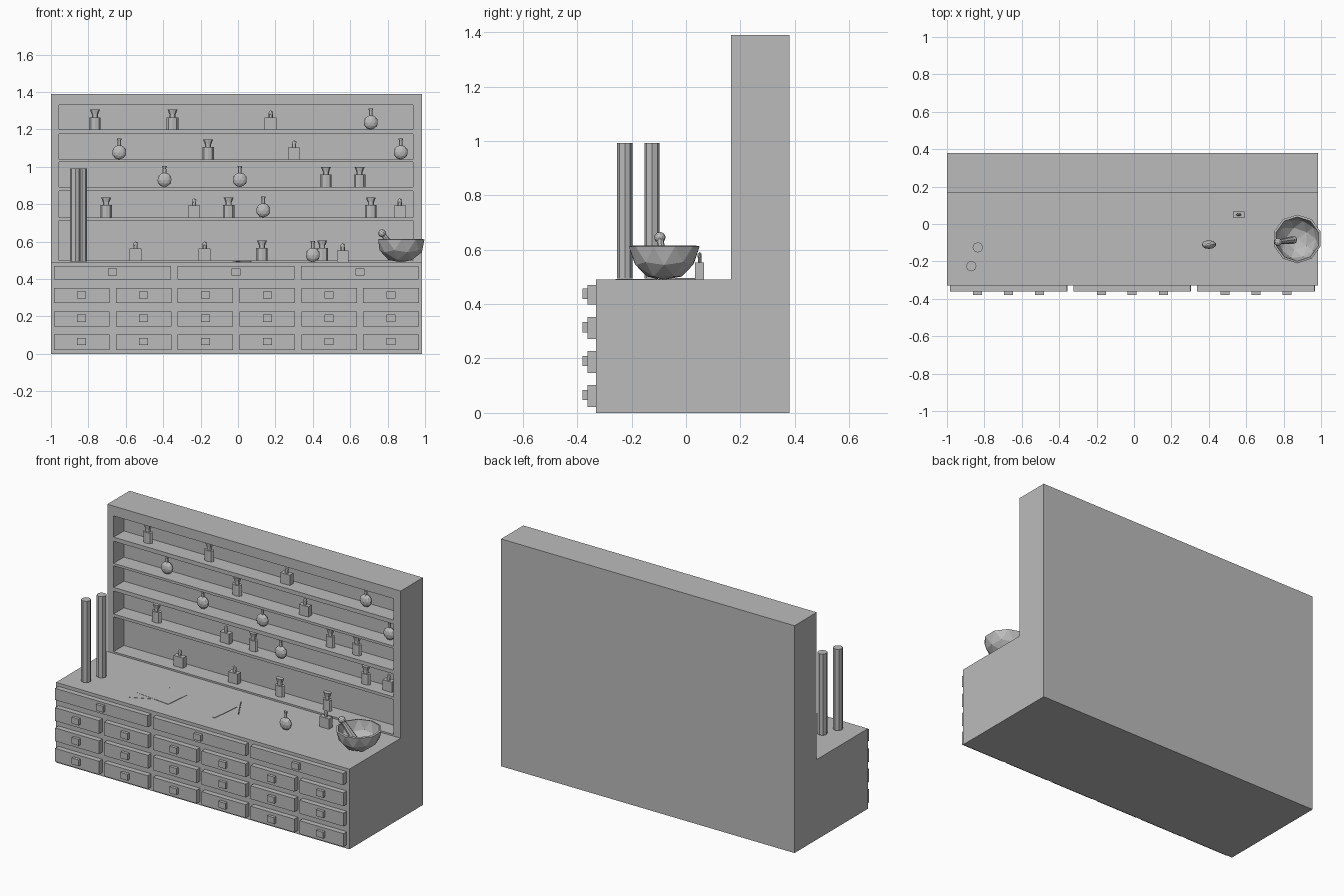
import bpy, bmesh, math
from mathutils import Matrix, Vector

if "Cube" in bpy.data.objects:
    bpy.data.objects.remove(bpy.data.objects["Cube"])

grey = bpy.data.materials.new("plain grey")
grey.diffuse_color = (0.5, 0.5, 0.5, 1)
grey.use_nodes = True
grey.node_tree.nodes["Principled BSDF"].inputs["Base Color"].default_value = grey.diffuse_color


def finish(name, bm):
    me = bpy.data.meshes.new(name)
    bm.to_mesh(me)
    bm.free()
    me.materials.append(grey)
    ob = bpy.data.objects.new(name, me)
    bpy.context.collection.objects.link(ob)
    return ob


def add_box(bm, x0, x1, y0, y1, z0, z1):
    m = Matrix.Translation(((x0 + x1) / 2, (y0 + y1) / 2, (z0 + z1) / 2))
    bmesh.ops.create_cube(bm, size=1, matrix=m @ Matrix.Diagonal((x1 - x0, y1 - y0, z1 - z0, 1)))


def add_cone(bm, r0, r1, z0, z1, sides=8, base=Matrix()):
    bmesh.ops.create_cone(bm, cap_ends=True, segments=sides, radius1=r0, radius2=r1,
                          depth=z1 - z0, matrix=base @ Matrix.Translation((0, 0, (z0 + z1) / 2)))


def add_ball(bm, r, z, sub=2, base=Matrix()):
    bmesh.ops.create_icosphere(bm, subdivisions=sub, radius=r, matrix=base @ Matrix.Translation((0, 0, z)))


def box(name, *dims):
    bm = bmesh.new()
    add_box(bm, *dims)
    return finish(name, bm)


# Cabinet base and shelf unit
L, R, FRONT, BACK = -1.0, 0.985, -0.33, 0.38
NL, NR, HY, DEEP = -0.957, 0.936, 0.165, 0.265
box("counter_base", L, R, FRONT, BACK, 0, 0.49)
box("hutch_back", L, R, DEEP, BACK, 0.49, 1.39)
box("hutch_left_side", L, NL, HY, DEEP, 0.49, 1.39)
box("hutch_right_side", NR, R, HY, DEEP, 0.49, 1.39)
for i, (z0, z1) in enumerate([(0.49, 0.50), (0.713, 0.73), (0.87, 0.893),
                              (1.025, 1.04), (1.175, 1.20), (1.33, 1.39)]):
    box(f"shelf_{i + 1}", NL, NR, HY, DEEP, z0, z1)


# Drawers with square knobs
def drawer(name, x0, x1, z0, z1):
    bm = bmesh.new()
    cx, cz = (x0 + x1) / 2, (z0 + z1) / 2 + 0.003
    add_box(bm, x0, x1, -0.362, FRONT, z0, z1)
    add_box(bm, cx - 0.024, cx + 0.024, -0.38, -0.362, cz - 0.019, cz + 0.019)
    finish(name, bm)


for c in range(3):
    x = -0.984 + c * 0.661
    drawer(f"wide_drawer_{c + 1}", x, x + 0.626, 0.399, 0.47)
for r, z in enumerate((0.022, 0.147, 0.271)):
    for c in range(6):
        x = -0.984 + c * 0.3307
        drawer(f"small_drawer_{r + 1}_{c + 1}", x, x + 0.297, z, z + 0.081)


# Three kinds of bottle, all flattened front to back
def bottle(name, kind, x, y, z):
    bm = bmesh.new()
    if kind == "jar":
        add_cone(bm, 0.031, 0.031, 0, 0.065)
        add_cone(bm, 0.016, 0.016, 0.065, 0.083)
        add_cone(bm, 0.018, 0.027, 0.083, 0.107)
    elif kind == "square":
        add_box(bm, -0.032, 0.032, -0.028, 0.028, 0, 0.063)
        add_cone(bm, 0.011, 0.011, 0.063, 0.082)
        add_ball(bm, 0.014, 0.088, 1)
    else:
        add_ball(bm, 0.039, 0.038)
        add_cone(bm, 0.01, 0.01, 0.07, 0.095)
        add_cone(bm, 0.008, 0.013, 0.095, 0.112)
    bm.transform(Matrix.Translation((x, y, z)) @ Matrix.Diagonal((1, 0.6, 1, 1)))
    finish(name, bm)


SHELVES = [
    (1.20, {"jar": (-0.765, -0.35), "square": (0.175,), "round": (0.71,)}),
    (1.04, {"jar": (-0.16,), "square": (0.30,), "round": (-0.635, 0.87)}),
    (0.893, {"jar": (0.47, 0.65), "round": (-0.393, 0.01)}),
    (0.73, {"jar": (-0.705, -0.05, 0.71), "square": (-0.235, 0.865), "round": (0.135,)}),
    (0.50, {"jar": (0.128, 0.45), "square": (-0.548, -0.178)}),
]
for z, row in SHELVES:
    for kind, xs in row.items():
        for x in xs:
            bottle(f"{kind}_bottle", kind, x, 0.222, z)
bottle("counter_round_bottle", "round", 0.40, -0.11, 0.491)
bottle("counter_square_bottle", "square", 0.56, 0.05, 0.49)

# Two tall rolls of paper
for i, (x, y) in enumerate([(-0.835, -0.125), (-0.87, -0.225)]):
    bm = bmesh.new()
    add_cone(bm, 0.028, 0.028, 0.495, 0.992, 8, Matrix.Translation((x, y, 0)))
    finish(f"paper_roll_{i + 1}", bm)


# Flat things on the counter: two sheets and a quill
def plate(name, x, y, w, d, angle, top):
    bm = bmesh.new()
    add_box(bm, -w / 2, w / 2, -d / 2, d / 2, 0.489, top)
    bm.transform(Matrix.Translation((x, y, 0)) @ Matrix.Rotation(math.radians(angle), 4, 'Z'))
    finish(name, bm)


plate("sheet_1", -0.50, -0.14, 0.20, 0.17, 25, 0.4915)
plate("sheet_2", -0.43, -0.12, 0.23, 0.16, -6, 0.4925)
plate("quill_feather", -0.01, -0.115, 0.02, 0.19, -6, 0.493)
plate("quill_shaft", 0.03, -0.027, 0.006, 0.16, 30, 0.496)

# Mortar: hollow lower half of a faceted ball
bm = bmesh.new()
add_ball(bm, 0.13, 0)
bmesh.ops.delete(bm, geom=[v for v in bm.verts if v.co.z > 0.02], context='VERTS')
for v in bm.verts:
    v.co.z = max(v.co.z, -0.122)
bm.transform(Matrix.Translation((0.873, -0.08, 0.612)))
mortar = finish("mortar_bowl", bm)
mod = mortar.modifiers.new("wall", 'SOLIDIFY')
mod.thickness, mod.offset = 0.012, -1

# Pestle leaning on the rim
bm = bmesh.new()
a, b = Vector((0.85, -0.085, 0.54)), Vector((0.77, -0.096, 0.645))
lean = Matrix.Translation(a) @ (b - a).to_track_quat('Z', 'Y').to_matrix().to_4x4()
length = (b - a).length
add_cone(bm, 0.021, 0.012, 0, length, 8, lean)
add_ball(bm, 0.022, 0, 2, lean)
add_ball(bm, 0.021, length, 2, lean)
finish("pestle", bm)
